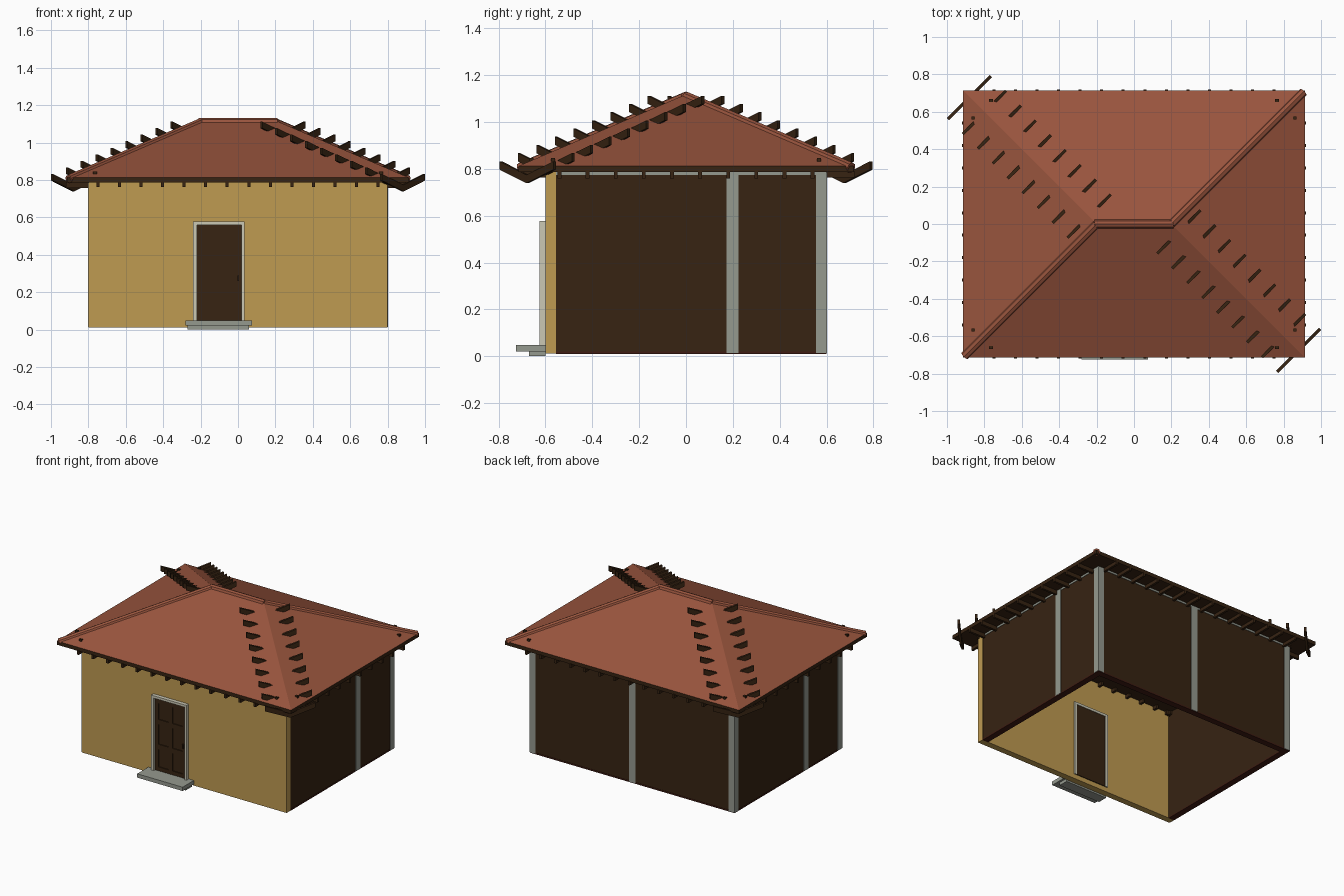
import bpy, bmesh, math
from mathutils import Vector

if "Cube" in bpy.data.objects:
    bpy.data.objects.remove(bpy.data.objects["Cube"])

def mat(name, r, g, b):
    m = bpy.data.materials.new(name)
    m.diffuse_color = (r, g, b, 1)
    m.use_nodes = True
    m.node_tree.nodes["Principled BSDF"].inputs["Base Color"].default_value = m.diffuse_color
    return m

OCHRE = mat("ochre_plaster", 0.52, 0.325, 0.083)
ROOF = mat("terracotta", 0.32, 0.09, 0.047)
STONE = mat("grey_stone", 0.30, 0.32, 0.275)
TRIM = mat("pale_trim", 0.60, 0.58, 0.46)
DARK = mat("dark_wood", 0.038, 0.017, 0.006)
SILL = mat("dark_red_wood", 0.05, 0.011, 0.006)

def finish(name, bm, m):
    bmesh.ops.recalc_face_normals(bm, faces=bm.faces)
    me = bpy.data.meshes.new(name)
    bm.to_mesh(me)
    bm.free()
    me.materials.append(m)
    ob = bpy.data.objects.new(name, me)
    bpy.context.collection.objects.link(ob)
    return ob

def add_box(bm, x0, x1, y0, y1, z0, z1):
    vs = bmesh.ops.create_cube(bm, size=1)["verts"]
    for v in vs:
        v.co = Vector(((x0 + x1) / 2 + v.co.x * (x1 - x0),
                       (y0 + y1) / 2 + v.co.y * (y1 - y0),
                       (z0 + z1) / 2 + v.co.z * (z1 - z0)))

def boxes(name, m, *ranges):
    bm = bmesh.new()
    for r in ranges:
        add_box(bm, *r)
    return finish(name, bm, m)

# walls: hollow, no floor
boxes("front_wall", OCHRE, (-0.8, 0.8, -0.6, -0.555, 0.012, 0.79))
boxes("back_wall", DARK, (-0.796, 0.796, 0.555, 0.597, 0.018, 0.785))
boxes("side_walls", DARK, (0.755, 0.797, -0.555, 0.596, 0.018, 0.785),
      (-0.797, -0.755, -0.555, 0.596, 0.018, 0.785))
boxes("sills", SILL, (-0.798, 0.798, 0.555, 0.599, 0.01, 0.02),
      (0.755, 0.799, -0.555, 0.599, 0.01, 0.02),
      (-0.799, -0.755, -0.555, 0.599, 0.01, 0.02))
boxes("top_plates", STONE, (-0.8, 0.8, 0.57, 0.6, 0.773, 0.79),
      (0.77, 0.8, -0.555, 0.6, 0.773, 0.79),
      (-0.8, -0.77, -0.555, 0.6, 0.773, 0.79))
boxes("posts", STONE,
      (0.756, 0.801, 0.556, 0.601, 0.014, 0.785),
      (-0.801, -0.752, 0.556, 0.601, 0.014, 0.785),
      (-0.025, 0.025, 0.56, 0.601, 0.014, 0.785),
      (0.76, 0.801, 0.172, 0.225, 0.014, 0.785),
      (-0.801, -0.76, -0.225, -0.172, 0.014, 0.785),
      (-0.803, -0.76, -0.598, -0.55, 0.014, 0.785))

# door: slab, raised stiles and rails, knob, frame
DX0, DX1 = -0.22, 0.02
boxes("door", DARK, (DX0, DX1, -0.603, -0.549, 0.045, 0.56))
mid = (DX0 + DX1) / 2
boxes("door_rails", DARK,
      (DX0, DX0 + 0.025, -0.61, -0.6, 0.045, 0.56),
      (DX1 - 0.025, DX1, -0.61, -0.6, 0.045, 0.56),
      (mid - 0.014, mid + 0.014, -0.61, -0.6, 0.045, 0.56),
      *[(DX0, DX1, -0.6095, -0.6, z0, z1) for z0, z1 in
        ((0.045, 0.075), (0.20, 0.235), (0.375, 0.41), (0.525, 0.56))])
boxes("door_knob", DARK, (-0.004, 0.006, -0.62, -0.6, 0.26, 0.29))
boxes("door_frame", TRIM,
      (-0.24, DX0, -0.626, -0.546, 0.045, 0.577),
      (DX1, 0.035, -0.626, -0.546, 0.045, 0.577),
      (-0.24, 0.035, -0.626, -0.546, 0.56, 0.577))
boxes("front_steps", STONE, (-0.28, 0.075, -0.725, -0.6, 0.021, 0.048),
      (-0.27, 0.06, -0.67, -0.6, 0.0, 0.021))

# roof: eave slab and hipped top
EX, EY, EZ, RX, RZ = 0.915, 0.715, 0.812, 0.2, 1.118
boxes("eave_slab", DARK, (-EX, EX, -EY, EY, 0.786, EZ))
bm = bmesh.new()
c = [bm.verts.new((sx * EX, sy * EY, EZ)) for sx, sy in ((-1, -1), (1, -1), (1, 1), (-1, 1))]
l, r = bm.verts.new((-RX, 0, RZ)), bm.verts.new((RX, 0, RZ))
for f in ((c[0], c[1], r, l), (c[1], c[2], r), (c[2], c[3], l, r), (c[3], c[0], l), c):
    bm.faces.new(f)
finish("hip_roof", bm, ROOF)

# rounded caps on the ridge and two of the hips
def cap(name, a, b, rad=0.024):
    a, b = Vector(a), Vector(b)
    bm = bmesh.new()
    bmesh.ops.create_cone(bm, cap_ends=True, segments=8, radius1=rad, radius2=rad,
                          depth=(b - a).length)
    rot = (b - a).to_track_quat('Z', 'Y').to_matrix()
    for v in bm.verts:
        v.co = rot @ v.co + (a + b) / 2
    finish(name, bm, ROOF)

cap("ridge_cap", (-RX - 0.01, 0, RZ - 0.012), (RX + 0.01, 0, RZ - 0.012))
for s, n in ((-1, "front_left"), (1, "back_right")):
    cap("hip_cap_" + n, (s * RX, 0, RZ - 0.012), (s * 0.905, s * 0.705, EZ - 0.008))

# V-shaped boards straddling the other two hips
def v_boards(name, s):
    bm = bmesh.new()
    across = Vector((1, 1, 0)).normalized()
    along = Vector((1, -1, 0)).normalized()
    prof = [(-0.163, 0.0), (0, -0.058), (0.163, 0.0), (0.163, -0.035), (0, -0.093), (-0.163, -0.035)]
    for k in range(9):
        d = 0.88 - 0.08 * k
        o = Vector((s * d, -s * (0.676 - 0.0792 * k), 0.832 + 0.035 * k))
        rings = [[bm.verts.new(o + across * u + along * t + Vector((0, 0, w))) for u, w in prof]
                 for t in (-0.008, 0.008)]
        for p, q in ((0, 1), (1, 2), (2, 3), (3, 4), (4, 5), (5, 0)):
            bm.faces.new((rings[0][p], rings[0][q], rings[1][q], rings[1][p]))
        for g in rings:
            bm.faces.new((g[0], g[1], g[4], g[5]))
            bm.faces.new((g[1], g[2], g[3], g[4]))
    finish(name, bm, DARK)

v_boards("hip_boards_front_right", 1)
v_boards("hip_boards_back_left", -1)

# rafter ends under the eaves
raf = []
for s in (-1, 1):
    for i in range(14):
        x = (i - 6.5) * 0.115
        raf.append((x - 0.008, x + 0.008, *sorted((s * 0.52, s * 0.72)), 0.762, 0.79))
    for i in range(10):
        y = (i - 4.5) * 0.12
        raf.append((*sorted((s * 0.72, s * 0.92)), y - 0.008, y + 0.008, 0.758, 0.79))
boxes("rafters", DARK, *raf)

# small rafter tips showing through the roof near each corner
tips = []
for sx in (-1, 1):
    for sy in (-1, 1):
        for x, y in ((0.765, 0.66), (0.86, 0.568)):
            tips.append((sx * x - 0.01, sx * x + 0.01, sy * y - 0.008, sy * y + 0.008, 0.815, 0.846))
boxes("rafter_tips", DARK, *tips)
